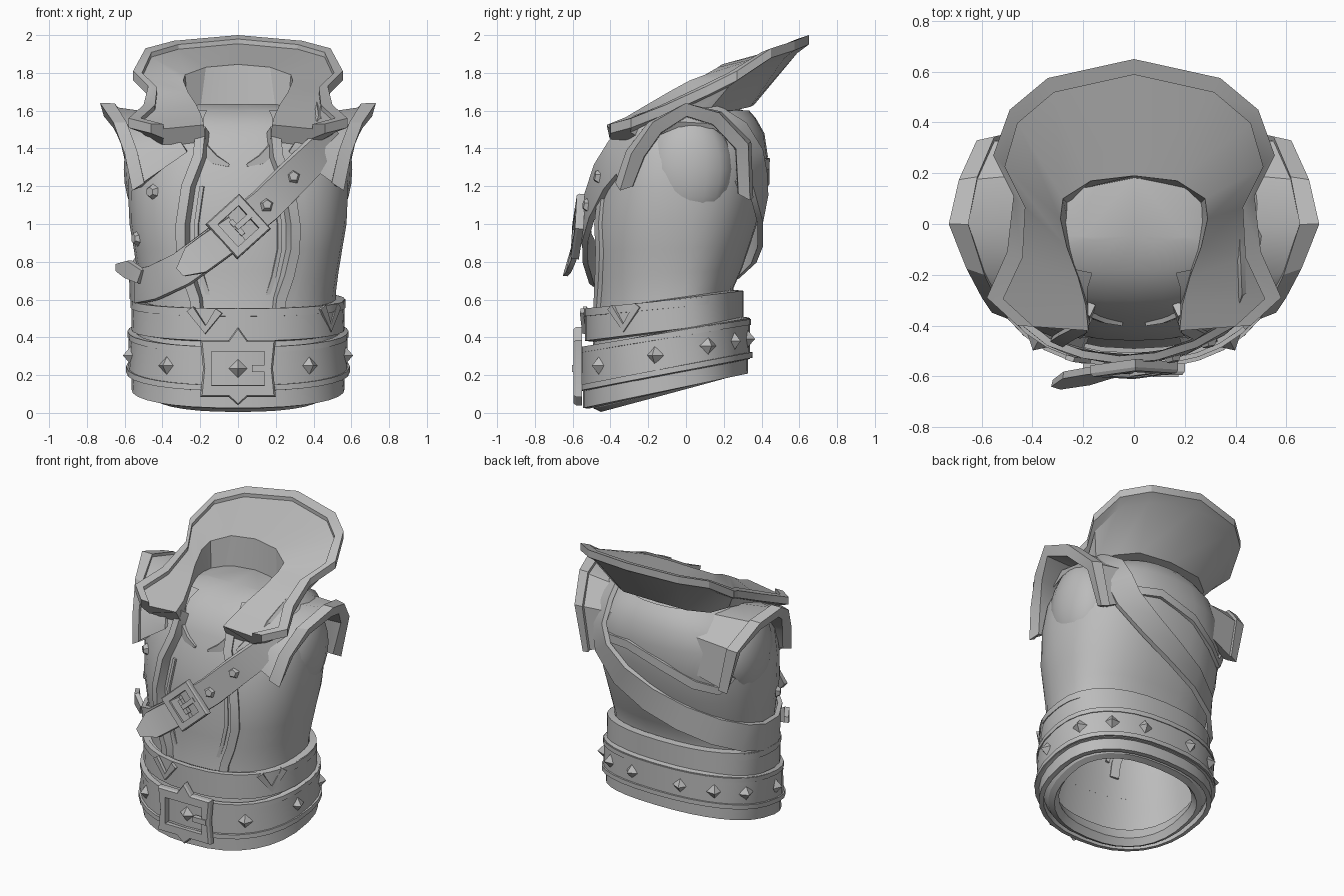
import bpy, bmesh, math
from mathutils import Vector, Matrix

if "Cube" in bpy.data.objects:
    bpy.data.objects.remove(bpy.data.objects["Cube"])

GREY = bpy.data.materials.new("worn grey")
GREY.diffuse_color = (0.5, 0.5, 0.5, 1)
GREY.use_nodes = True
GREY.node_tree.nodes["Principled BSDF"].inputs["Base Color"].default_value = GREY.diffuse_color
UP = Vector((0, 0, 1))


def finish(name, bm, angle=32):
    bmesh.ops.recalc_face_normals(bm, faces=bm.faces)
    me = bpy.data.meshes.new(name)
    bm.to_mesh(me)
    bm.free()
    me.materials.append(GREY)
    ob = bpy.data.objects.new(name, me)
    bpy.context.collection.objects.link(ob)
    bpy.ops.object.select_all(action='DESELECT')
    ob.select_set(True)
    bpy.context.view_layer.objects.active = ob
    bpy.ops.object.shade_smooth_by_angle(angle=math.radians(angle))
    return ob


# torso outline: height, half width, front y, back y, backward tilt
RINGS = [(0, .50, -.48, .27, .25), (.1, .54, -.52, .30, .22), (.37, .53, -.50, .29, .18),
         (.55, .51, -.48, .23, .10), (.75, .53, -.49, .30, .04), (1.0, .57, -.495, .37, 0),
         (1.2, .58, -.46, .42, 0), (1.4, .56, -.40, .43, 0), (1.52, .49, -.33, .40, 0),
         (1.6, .36, -.20, .33, 0), (1.64, .20, -.05, .2, 0)]
YC, POW = -.05, .85


def ring_at(z):
    for a, b in zip(RINGS, RINGS[1:]):
        if z <= b[0]:
            f = (z - a[0]) / (b[0] - a[0])
            return [p + (q - p) * f for p, q in zip(a, b)]
    return RINGS[-1]


def surf(th, z, off=0.0):
    _, hw, yf, yb, tilt = ring_at(z)
    s, c = math.sin(th), math.cos(th)
    s, c = (math.copysign(abs(v) ** POW, v) for v in (s, c))
    y = YC + ((yf - YC) * c if c > 0 else -(yb - YC) * c)
    x = hw * s
    n = Vector((x / hw ** 2, (y - YC) / .2, 0)).normalized()
    return Vector((x, y, z + tilt * (y + .5))) + n * off


def theta(x, z):
    r = min(1, abs(x) / ring_at(z)[1]) ** (1 / POW)
    return math.copysign(math.asin(r), x)


def radial(p):
    return Vector((p.x * .6, p.y - YC, max(0, p.z - 1.38) * 2)).normalized()


def loft(name, rows, closed=False, caps=False, top=False, angle=32):
    """Skin equal-length rows of points; closed joins each row into a ring."""
    bm = bmesh.new()
    vs = [[bm.verts.new(p) for p in r] for r in rows]
    n = len(rows[0])
    for a, b in zip(vs, vs[1:]):
        for i in range(n if closed else n - 1):
            j = (i + 1) % n
            bm.faces.new((a[i], a[j], b[j], b[i]))
    if caps:
        bm.faces.new(vs[0])
    if caps or top:
        bm.faces.new(vs[-1])
    bmesh.ops.remove_doubles(bm, verts=bm.verts, dist=1e-5)
    return finish(name, bm, angle)


def band(name, pts, w, th, closed=False, normals=None):
    """Flat strap through pts; w is the half width, or one per point."""
    n = len(pts)
    rows = []
    for i, p in enumerate(pts):
        nx = pts[(i + 1) % n] if closed or i < n - 1 else p
        pv = pts[i - 1] if closed or i else p
        nr = normals[i] if normals else radial(p)
        side = (nx - pv).cross(nr).normalized()
        k = w[i] if isinstance(w, list) else w
        out = nr * th
        rows.append([p - side * k, p + side * k, p + side * k * .94 + out, p - side * k * .94 + out])
    if closed:
        rows.append(rows[0])
    return loft(name, rows, closed=True, caps=not closed)


def basis(loc, n, roll=0):
    x = UP.cross(n).normalized()
    m = Matrix((x, n.cross(x), n)).transposed().to_4x4()
    return Matrix.Translation(loc) @ m @ Matrix.Rotation(roll, 4, 'Z')


def stud(name, loc, n, r, h, sides, tip=0.0):
    bm = bmesh.new()
    bmesh.ops.create_cone(bm, cap_ends=True, segments=sides, radius1=r, radius2=tip, depth=h,
                          matrix=basis(loc + n * h / 2, n))
    return finish(name, bm, 20)


def frame(name, mat, outer, inner, d):
    rows = [[(x, y, z) for x, y in loop] for loop, z in
            ((outer, 0), (outer, d * .7), ([(x * .95, y * .95) for x, y in outer], d), (inner, d), (inner, 0))]
    return loft(name, [[mat @ Vector(p) for p in r] for r in rows], closed=True, angle=20)


def block(name, mat, sx, sy, sz):
    bm = bmesh.new()
    bmesh.ops.create_cube(bm, size=1, matrix=mat @ Matrix.Diagonal((sx, sy, sz, 1)))
    return finish(name, bm)


TURN = [2 * math.pi * i / 32 for i in range(32)]

# undershirt body, open and hollow at the hem
levels = [(.13, -.07), (.05, -.08), (0, -.03), (.02, 0), (.1, .01), (.3, 0), (.5, -.02), (.75, -.035),
          (1.0, -.035), (1.2, -.035), (1.4, -.035), (1.52, -.03), (1.6, -.02), (1.635, -.02)]
loft("undershirt", [[surf(t, z, o) for t in TURN] for z, o in levels], closed=True, top=True)

# open coat, wrapping from one front edge round to the other
EDGE = [(.5, .2), (.6, .21), (.72, .25), (.86, .28), (1.0, .28), (1.2, .25), (1.36, .19), (1.48, .18), (1.56, .18), (1.6, .16)]
rows = []
for z, x in EDGE:
    t0 = theta(x, z)
    rows.append([surf(t0 + (2 * math.pi - 2 * t0) * i / 30, z, .005) for i in range(31)])
loft("coat", rows)
for sgn, side in ((-1, "left"), (1, "right")):
    pts = [surf(theta(sgn * (x + .015), z), z, -.035) for z, x in EDGE[:8]]
    band("coat_edge_" + side, pts, .029, .06)
    pts = [surf(theta(sgn * (x - .05), z), z, -.04) for z, x in EDGE[1:6]]
    band("shirt_seam_" + side, pts, .012, .015)
    pts = [surf(theta(sgn * x, z), z, -.045) for x, z in ((.2, 1.4), (.13, 1.34), (.05, 1.31))]
    band("neckline_" + side, pts, [.03, .025, .008], .02)

# yoke hem across the back
yoke = [(2.25, 1.2), (2.6, 1.3), (2.95, 1.32), (3.3, 1.24), (3.65, 1.14), (3.95, 1.1), (4.15, 1.2)]
band("yoke_hem", [surf(t, z, .003) for t, z in yoke], .03, .022)


# waist sash with rolled rim, folds and the hem
def hoop(name, z, off, w, th):
    pts = [surf(t, z, off) for t in TURN]
    return band(name, pts, w, th, True, [radial(Vector((p.x, p.y, 0))) for p in pts])


hoop("sash", .46, .0, .085, .045)
hoop("sash_rim", .53, .025, .022, .033)
hoop("hem_band", .075, .005, .05, .03)
for name, pts in (("front", ((-.25, -.52, .55), (-.17, -.53, .44), (-.1, -.54, .54))),
                  ("right", ((.44, -.39, .56), (.48, -.32, .45), (.52, -.25, .57)))):
    band("sash_fold_" + name, [Vector(v) for v in pts], .022, .02)

# main belt, pyramid studs and buckle
hoop("belt", .235, .015, .115, .03)
hoop("belt_lower_rim", .135, .02, .016, .034)
hoop("belt_upper_rim", .335, .02, .016, .034)
for a in (38, 80, 112, 140, 165):
    for sgn in (-1, 1):
        q = surf(math.radians(a * sgn), .235, .04)
        stud("belt_stud", q, radial(Vector((q.x, q.y, 0))), .05, .045, 4)
FRONT = Vector((0, -1, 0))
m = basis(Vector((0, -.55, .235)), FRONT)
frame("belt_buckle", m,
      [(-.2, -.15), (-.05, -.15), (0, -.195), (.05, -.15), (.2, -.15), (.185, 0), (.2, .15), (.05, .15), (0, .22), (-.05, .15), (-.2, .15), (-.185, 0)],
      [(-.14, -.09), (-.05, -.09), (0, -.09), (.05, -.09), (.14, -.09), (.14, 0), (.14, .09), (.05, .09), (0, .09), (-.05, .09), (-.14, .09), (-.14, 0)], .045)
block("belt_prong", m @ Matrix.Translation((.125, 0, .035)), .1, .035, .035)
stud("buckle_stud", Vector((0, -.555, .235)), FRONT, .05, .045, 4)

# cross strap: up the front, over one shoulder under the collar, down round the back
front = [(-.5, .65), (-.42, .68), (-.28, .76), (-.14, .87), (0, .98), (.14, 1.1), (.28, 1.25), (.4, 1.38)]
back = [(.4, 1.36), (.35, 1.22), (.2, 1.08), (.0, .96), (-.2, .86), (-.38, .77), (-.49, .7)]
S = [surf(theta(x, z), z, .025) for x, z in front]
S += [Vector(v) for v in ((.47, -.24, 1.5), (.47, -.05, 1.57), (.45, .15, 1.56), (.42, .27, 1.48))]
S += [surf(math.pi - theta(x, z), z, .02) for x, z in back] + [surf(-1.6, .66, .025)]
band("cross_strap", S, .095, .03, True)
T = [(0, -.55, .97), (-.14, -.575, .87), (-.22, -.595, .81), (-.3, -.62, .745)]
band("strap_tail", [Vector(v) for v in T], [.085, .09, .09, .03], .028)
band("strap_loop", [Vector(v) for v in ((-.5, -.3, .72), (-.57, -.26, .76), (-.62, -.18, .77))], [.04, .05, .02], .03)
m = basis(Vector((.0, -.55, .985)), Vector((.05, -1, .1)).normalized(), math.radians(42))
frame("strap_buckle", m, [(-.12, -.125), (.12, -.125), (.12, .125), (-.12, .125)],
      [(-.075, -.08), (.075, -.08), (.075, .08), (-.075, .08)], .045)
block("strap_prong", m @ Matrix.Translation((.04, 0, .035)), .11, .03, .03)
block("strap_bar", m @ Matrix.Translation((-.01, 0, .025)), .025, .1, .03)
for x, z in ((.14, 1.1), (.27, 1.25)):
    stud("strap_rivet", surf(theta(x, z), z, .05), Vector((.2, -1, .15)).normalized(), .04, .024, 5, .025)

# small loose fasteners on one side of the coat
for x, z in ((-.45, 1.17), (-.53, .92)):
    q = surf(theta(x, z), z)
    stud("coat_button", q, radial(q), .042, .028, 6, .025)

# standing collar: inner foot, fold, rim, outer foot for each station
C = [((0, .18, 1.60), (0, .19, 1.845), (0, .65, 2.0), (0, .36, 1.63)),
     ((.2, .14, 1.60), (.17, .17, 1.83), (.34, .575, 1.97), (.24, .34, 1.62)),
     ((.26, .08, 1.57), (.28, .1, 1.79), (.49, .45, 1.93), (.36, .25, 1.6)),
     ((.26, -.0, 1.55), (.29, .02, 1.76), (.555, .27, 1.81), (.41, .12, 1.6)),
     ((.24, -.11, 1.53), (.265, -.09, 1.7), (.475, .11, 1.73), (.42, .02, 1.58)),
     ((.21, -.22, 1.5), (.22, -.21, 1.63), (.50, -.11, 1.63), (.43, -.1, 1.53)),
     ((.18, -.31, 1.46), (.19, -.32, 1.565), (.58, -.29, 1.56), (.48, -.25, 1.46)),
     ((.17, -.36, 1.42), (.18, -.42, 1.525), (.46, -.4, 1.53), (.4, -.34, 1.42))]
rows = []
for st in C:
    a, b, r, u = map(Vector, st)
    e = r + (b - r).normalized() * .065
    rows.append([a, b, e - UP * .025, e, r, r - UP * .05, e - UP * .075, u])
flip = Vector((-1, 1, 1))
rows = [[p * flip for p in r] for r in rows[:0:-1]] + rows
loft("collar", rows, closed=True, caps=True, angle=25)

# flared cap sleeves with a thick rim, and shoulder bulges
RIM = [(.56, -.34, 1.18), (.6, -.28, 1.37), (.66, -.17, 1.53), (.73, 0, 1.63), (.69, .17, 1.58), (.62, .32, 1.42), (.55, .33, 1.13)]
ROOT = [(.27, -.41, 1.38), (.3, -.36, 1.43), (.34, -.25, 1.5), (.38, 0, 1.58), (.36, .2, 1.57), (.3, .35, 1.46), (.3, .37, 1.22)]
HUB = Vector((.5, .02, 1.3))
for sgn, side in ((-1, "left"), (1, "right")):
    f = Vector((sgn, 1, 1))
    rows = []
    for a, r in zip(ROOT, RIM):
        a, r = Vector(a), Vector(r)
        out = r - HUB
        out.x = 0
        out.normalize()
        e = a.lerp(r, .78)
        inner = r - out * .06 - Vector((.02, 0, 0))
        back = Vector((.5, inner.y, inner.z)) - out * .005
        rows.append([p * f for p in (a, e, e + out * .02, r + out * .01, inner, back, a - out * .03)])
    loft("cap_sleeve_" + side, rows, closed=True, caps=True)
    bm = bmesh.new()
    bmesh.ops.create_uvsphere(bm, u_segments=16, v_segments=12, radius=1,
                              matrix=Matrix.Translation((sgn * .46, .02, 1.29)) @ Matrix.Diagonal((.145, .23, .29, 1)))
    finish("shoulder_" + side, bm)
